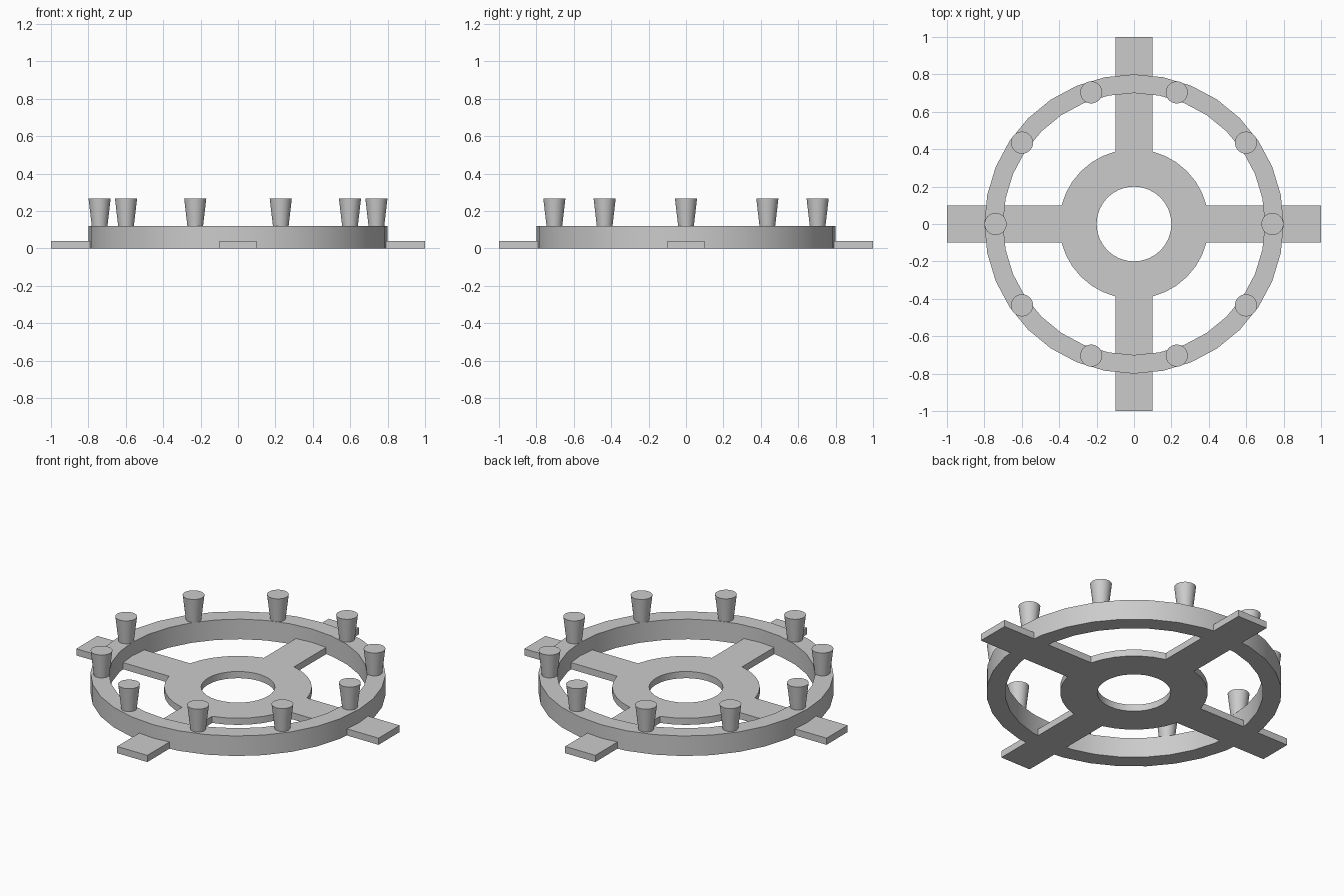
import bpy
import bmesh
from math import sin, cos, asin, pi, radians

cube = bpy.data.objects.get("Cube")
if cube:
    bpy.data.objects.remove(cube)

grey = bpy.data.materials.new("light grey")
grey.use_nodes = True
colour = (0.6, 0.6, 0.6, 1)
grey.diffuse_color = colour
grey.node_tree.nodes["Principled BSDF"].inputs["Base Color"].default_value = colour

SEGMENTS = 32


def polar(radius, angle):
    return radius * cos(angle), radius * sin(angle)


def circle(radius, count=SEGMENTS):
    return [polar(radius, 2 * pi * i / count) for i in range(count)]


def plate(name, outlines, height):
    """Extrude nested closed outlines into a flat plate with holes."""
    curve = bpy.data.curves.new(name, "CURVE")
    curve.dimensions = "2D"
    curve.fill_mode = "BOTH"
    curve.extrude = height / 2
    for outline in outlines:
        spline = curve.splines.new("POLY")
        spline.points.add(len(outline) - 1)
        for point, (x, y) in zip(spline.points, outline):
            point.co = (x, y, 0, 1)
        spline.use_cyclic_u = True
    source = bpy.data.objects.new(name + "_outline", curve)
    bpy.context.collection.objects.link(source)
    bpy.context.view_layer.update()
    mesh = bpy.data.meshes.new_from_object(source)
    bpy.data.objects.remove(source)
    # Weld the walls to the caps and stand the plate on the ground
    bm = bmesh.new()
    bm.from_mesh(mesh)
    bmesh.ops.remove_doubles(bm, verts=bm.verts, dist=0.0001)
    bmesh.ops.recalc_face_normals(bm, faces=bm.faces)
    bmesh.ops.translate(bm, verts=bm.verts, vec=(0, 0, height / 2))
    bm.to_mesh(mesh)
    bm.free()
    return finish(name, mesh)


def finish(name, mesh):
    mesh.name = name
    mesh.materials.clear()
    mesh.materials.append(grey)
    obj = bpy.data.objects.new(name, mesh)
    bpy.context.collection.objects.link(obj)
    bpy.ops.object.select_all(action="DESELECT")
    obj.select_set(True)
    bpy.context.view_layer.objects.active = obj
    bpy.ops.object.shade_smooth_by_angle(angle=radians(30))
    return obj


# Base: round hub with four arms and a centre hole
hub_radius, arm_half, arm_end = 0.4, 0.1, 1.0
start = asin(arm_half / hub_radius)
steps = 6
base_outline = []
for quarter in range(4):
    turn = quarter * pi / 2
    corners = [(arm_end, -arm_half), (arm_end, arm_half)]
    base_outline += [(x * cos(turn) - y * sin(turn), x * sin(turn) + y * cos(turn))
                     for x, y in corners]
    base_outline += [polar(hub_radius, turn + start + (pi / 2 - 2 * start) * i / steps)
                     for i in range(steps + 1)]
plate("base_cross", [base_outline, circle(0.2)], 0.04)

# Upright ring crossing the arms
plate("ring", [circle(0.8), circle(0.7)], 0.12)

# Ten tapered pegs standing on the ring
PEGS = 10
for i in range(PEGS):
    x, y = polar(0.74, 2 * pi * i / PEGS)
    bm = bmesh.new()
    bmesh.ops.create_cone(bm, cap_ends=True, segments=SEGMENTS, radius1=0.042,
                          radius2=0.059, depth=0.145)
    mesh = bpy.data.meshes.new("peg")
    bm.to_mesh(mesh)
    bm.free()
    peg = finish(f"peg_{i + 1}", mesh)
    peg.location = (x, y, 0.12 + 0.145 / 2)
